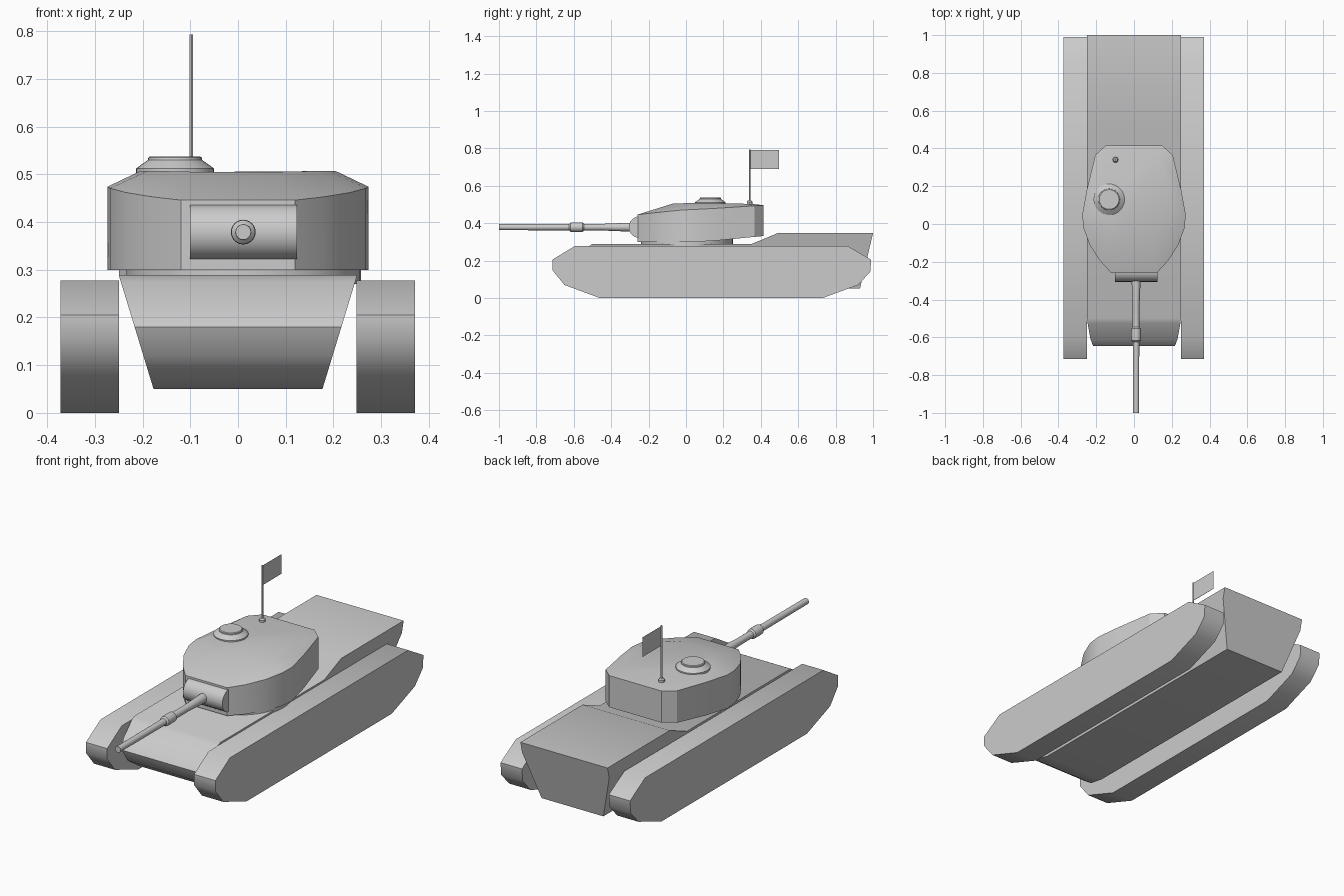
import bpy, bmesh, math
from mathutils import Matrix, Vector

if "Cube" in bpy.data.objects:
    bpy.data.objects.remove(bpy.data.objects["Cube"])


def finish(name, bm, angle=30):
    bmesh.ops.recalc_face_normals(bm, faces=bm.faces)
    me = bpy.data.meshes.new(name)
    bm.to_mesh(me)
    bm.free()
    ob = bpy.data.objects.new(name, me)
    bpy.context.collection.objects.link(ob)
    bpy.ops.object.select_all(action='DESELECT')
    ob.select_set(True)
    bpy.context.view_layer.objects.active = ob
    if angle:
        bpy.ops.object.shade_smooth_by_angle(angle=math.radians(angle))
    return ob


def loft(rings):
    """Closed skin through rings of equal point count, capped at both ends."""
    bm = bmesh.new()
    rows = [[bm.verts.new(p) for p in r] for r in rings]
    n = len(rows[0])
    for a, b in zip(rows, rows[1:]):
        for i in range(n):
            j = (i + 1) % n
            bm.faces.new((a[i], a[j], b[j], b[i]))
    bm.faces.new(rows[0])
    bm.faces.new(rows[-1])
    return bm


def prism(profile, x0, x1):
    return loft([[(x, y, z) for y, z in profile] for x in (x0, x1)])


def lathe(name, profile, centre, along_y=False, segs=24):
    """Revolve (radius, height) pairs about z, or about -y."""
    bm = loft([[(r * math.cos(2 * math.pi * i / segs), r * math.sin(2 * math.pi * i / segs), h)
                for i in range(segs)] for r, h in profile])
    if along_y:
        bm.transform(Matrix.Rotation(math.pi / 2, 4, 'X'))
    bm.transform(Matrix.Translation(Vector(centre)))
    return finish(name, bm)


# Tracks
track = [(-0.46, 0), (-0.65, 0.07), (-0.715, 0.15), (-0.715, 0.205), (-0.595, 0.278),
         (0.865, 0.278), (0.99, 0.205), (0.985, 0.14), (0.92, 0.07), (0.73, 0)]
for side, x0, x1 in (("left", -0.372, -0.25), ("right", 0.248, 0.371)):
    finish(side + "_track", prism(track, x0, x1), 42)

# Hull: side profile, then lower sides pulled in
hull = [(-0.5, 0.289), (-0.525, 0.275), (-0.61, 0.225), (-0.645, 0.18), (-0.62, 0.12),
        (-0.55, 0.07), (-0.46, 0.05), (0.93, 0.05), (1.0, 0.347), (0.49, 0.347), (0.35, 0.289)]
bm = prism(hull, -0.25, 0.25)
bmesh.ops.bisect_plane(bm, geom=bm.verts[:] + bm.edges[:] + bm.faces[:], dist=1e-4,
                       plane_co=(0, 0, 0.289), plane_no=(0, 0, 1))
for v in bm.verts:
    t = min(1, max(0, (v.co.z - 0.05) / 0.239))
    v.co.x *= (0.177 + 0.073 * t) / 0.25
finish("hull", bm, 40)

# Turret ring
lathe("turret_ring", [(0.246, 0.27), (0.246, 0.325)], (0.012, 0.005, 0), segs=48)

# Turret: right half of plan (x, y, floor z, rim z) and its roof edge (x, y, z)
plan = [(0.12, -0.26, 0.30, 0.446), (0.18, -0.195, 0.30, 0.453), (0.235, -0.11, 0.30, 0.462),
        (0.268, -0.02, 0.30, 0.471), (0.274, 0.05, 0.30, 0.474), (0.25, 0.18, 0.309, 0.481),
        (0.205, 0.365, 0.327, 0.493), (0.15, 0.415, 0.332, 0.496)]
roof = [(0.08, -0.07, 0.505), (0.12, -0.05, 0.506), (0.16, -0.01, 0.507), (0.19, 0.03, 0.507),
        (0.205, 0.08, 0.507), (0.2, 0.18, 0.507), (0.165, 0.32, 0.504), (0.12, 0.36, 0.503)]


def both(points):
    return points + [(-x, y, z) for x, y, z in reversed(points)]


finish("turret", loft([both([(x, y, a) for x, y, a, b in plan]),
                       both([(x, y, b) for x, y, a, b in plan]), both(roof)]), 28)

# Gun mantlet
arc = [(-0.248 + 0.058 * math.cos(math.pi * (0.5 + i / 12)),
        0.379 + 0.058 * math.sin(math.pi * (0.5 + i / 12))) for i in range(13)]
finish("gun_mantlet", prism([(-0.22, 0.437)] + arc + [(-0.22, 0.321)], -0.101, 0.124))

# Gun barrel with fume extractor
lathe("gun_barrel", [(0.024, 0.28), (0.023, 0.32), (0.018, 0.44), (0.018, 0.545), (0.025, 0.553),
                     (0.026, 0.575), (0.026, 0.597), (0.025, 0.617), (0.017, 0.625),
                     (0.016, 1.0)], (0.011, 0, 0.379), along_y=True)

# Commander's hatch
lathe("cupola", [(0.082, 0.485), (0.082, 0.512), (0.074, 0.518), (0.057, 0.53), (0.056, 0.535),
                 (0.052, 0.538)], (-0.132, 0.13, 0), segs=32)

# Antenna and flag
lathe("antenna", [(0.01, 0.495), (0.015, 0.503), (0.015, 0.514), (0.01, 0.521), (0.004, 0.523),
                  (0.004, 0.793)], (-0.098, 0.34, 0), segs=12)
finish("flag", prism([(0.34, 0.69), (0.497, 0.69), (0.497, 0.791), (0.34, 0.791)],
                     -0.0985, -0.0975), 0)
